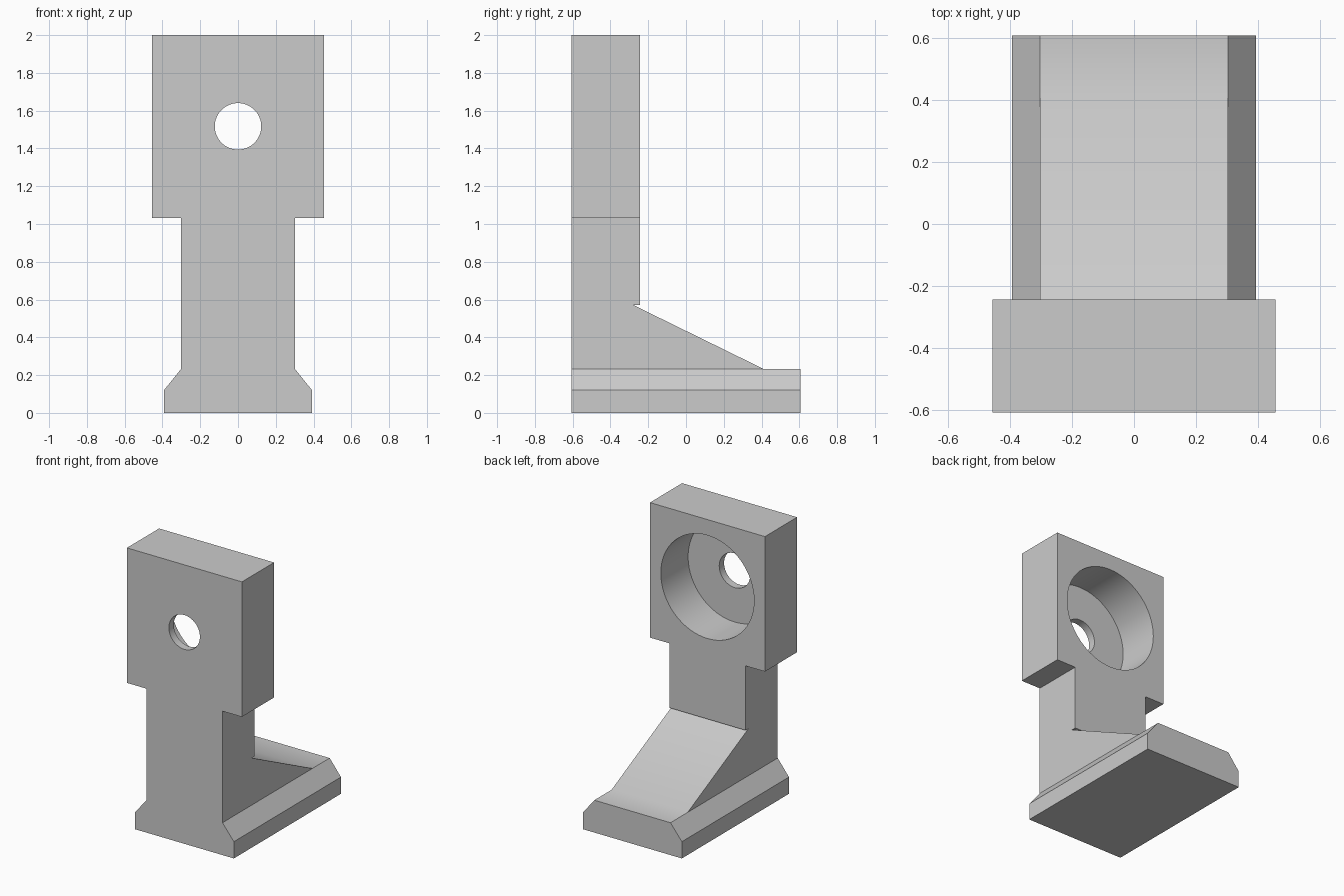
import bpy
import bmesh
import math
from mathutils import Matrix

cube = bpy.data.objects.get("Cube")
if cube:
    bpy.data.objects.remove(cube, do_unlink=True)

grey = bpy.data.materials.new("light grey")
grey.use_nodes = True
grey.diffuse_color = (0.6, 0.6, 0.6, 1)
grey.node_tree.nodes["Principled BSDF"].inputs["Base Color"].default_value = (0.6, 0.6, 0.6, 1)


def add_object(name, bm):
    bmesh.ops.recalc_face_normals(bm, faces=bm.faces)
    mesh = bpy.data.meshes.new(name)
    bm.to_mesh(mesh)
    bm.free()
    mesh.materials.append(grey)
    obj = bpy.data.objects.new(name, mesh)
    bpy.context.collection.objects.link(obj)
    return obj


def prism(name, points, direction):
    """Extrude a closed outline of 3D points along a direction."""
    bm = bmesh.new()
    face = bm.faces.new([bm.verts.new(p) for p in points])
    ext = bmesh.ops.extrude_face_region(bm, geom=[face])
    verts = [g for g in ext["geom"] if isinstance(g, bmesh.types.BMVert)]
    bmesh.ops.translate(bm, verts=verts, vec=direction)
    return add_object(name, bm)


def bore(name, radius, y0, y1, z):
    """Cylinder along y."""
    bm = bmesh.new()
    place = Matrix.Translation((0, (y0 + y1) / 2, z)) @ Matrix.Rotation(math.pi / 2, 4, "X")
    bmesh.ops.create_cone(bm, cap_ends=True, segments=64, radius1=radius,
                          radius2=radius, depth=y1 - y0, matrix=place)
    return add_object(name, bm)


def cut(target, tool, operation):
    mod = target.modifiers.new(tool.name, "BOOLEAN")
    mod.operation = operation
    mod.solver = "EXACT"
    mod.object = tool
    bpy.context.view_layer.objects.active = target
    bpy.ops.object.modifier_apply(modifier=mod.name)
    bpy.data.objects.remove(tool, do_unlink=True)


FRONT, BACK, POST_BACK = -0.607, 0.607, -0.243

# Front outline: flared foot, neck and wide head
half = [(0.392, 0), (0.392, 0.12), (0.302, 0.232), (0.302, 1.032), (0.456, 1.032), (0.456, 2)]
outline = half + [(-x, z) for x, z in reversed(half)]
bracket = prism("bracket", [(x, -1, z) for x, z in outline], (0, 2, 0))

# Side outline: upright post, small relief notch, sloped gusset and foot
side = [(FRONT, 0), (BACK, 0), (BACK, 0.232), (0.412, 0.232),
        (-0.277, 0.57), (POST_BACK, 0.57), (POST_BACK, 2), (FRONT, 2)]
cut(bracket, prism("side_profile", [(-1, y, z) for y, z in side], (2, 0, 0)), "INTERSECT")

# Through hole and the wide counterbore in the back of the head
cut(bracket, bore("counterbore", 0.37, -0.552, 0, 1.517), "DIFFERENCE")
cut(bracket, bore("through_hole", 0.123, -1, 0, 1.517), "DIFFERENCE")

# Smooth the bores and the gusset foot, keep hard edges
bpy.ops.object.select_all(action="DESELECT")
bracket.select_set(True)
bpy.context.view_layer.objects.active = bracket
bpy.ops.object.shade_smooth_by_angle(angle=math.radians(30))
